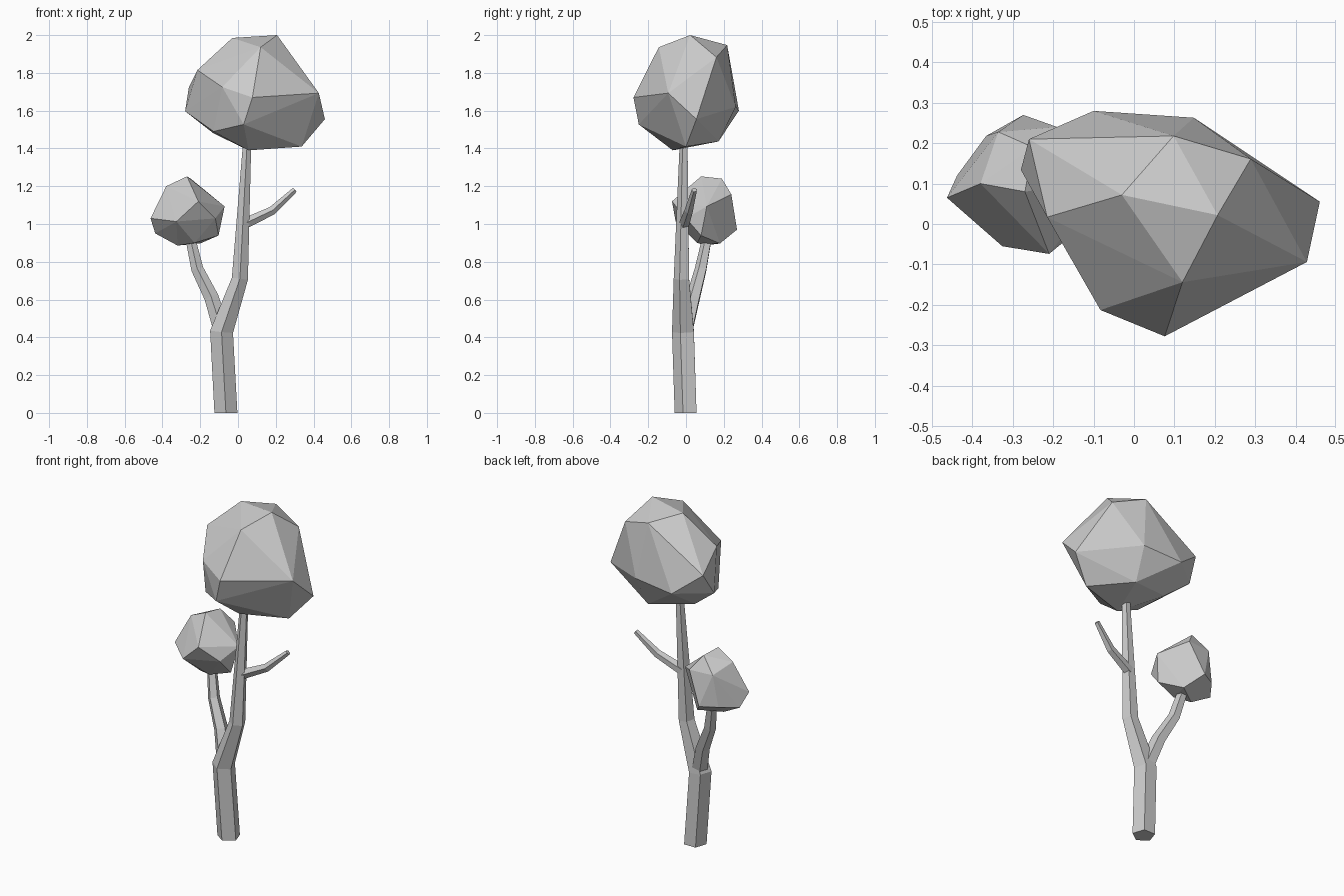
import bpy
import bmesh
import math
from mathutils import Vector

cube = bpy.data.objects.get("Cube")
if cube:
    bpy.data.objects.remove(cube, do_unlink=True)

grey = bpy.data.materials.new("plain_grey")
grey.use_nodes = True
grey.diffuse_color = (0.6, 0.6, 0.6, 1)
grey.node_tree.nodes["Principled BSDF"].inputs["Base Color"].default_value = (0.6, 0.6, 0.6, 1)


def finish(name, bm):
    """Turn a bmesh into a flat shaded object."""
    bmesh.ops.recalc_face_normals(bm, faces=bm.faces)
    mesh = bpy.data.meshes.new(name)
    bm.to_mesh(mesh)
    bm.free()
    mesh.materials.append(grey)
    obj = bpy.data.objects.new(name, mesh)
    bpy.context.collection.objects.link(obj)
    return obj


def limb(name, path, radii, sides=5, flat_base=False):
    """Tapered faceted tube along a path, with closed ends."""
    bm = bmesh.new()
    points = [Vector(p) for p in path]
    rings = []
    for i, (p, r) in enumerate(zip(points, radii)):
        before, after = points[max(i - 1, 0)], points[min(i + 1, len(points) - 1)]
        along = (after - before).normalized()
        if flat_base and i == 0:
            along = Vector((0, 0, 1))
        across = Vector((0, 1, 0)).cross(along).normalized()
        back = along.cross(across)
        ring = []
        for k in range(sides):
            a = math.tau * k / sides - math.pi / 2
            ring.append(bm.verts.new(p + r * (math.cos(a) * across + math.sin(a) * back)))
        rings.append(ring)
    for low, high in zip(rings, rings[1:]):
        for k in range(sides):
            n = (k + 1) % sides
            bm.faces.new((low[k], low[n], high[n], high[k]))
    bm.faces.new(rings[0])
    bm.faces.new(rings[-1])
    return finish(name, bm)


def crown(name, corners):
    """Faceted boulder-like clump of leaves wrapped around its corners."""
    bm = bmesh.new()
    for c in corners:
        bm.verts.new(c)
    hull = bmesh.ops.convex_hull(bm, input=bm.verts)
    loose = [v for v in bm.verts if not v.link_faces]
    bmesh.ops.delete(bm, geom=loose, context="VERTS")
    return finish(name, bm)


# Trunk and branches
limb("trunk",
     [(-.064, .004, 0), (-.087, -.01, .43), (.01, -.02, .71), (.05, -.01, 1.46)],
     [.064, .064, .045, .022], flat_base=True)
limb("right_branch",
     [(-.09, 0, .45), (-.14, .04, .61), (-.215, .08, .76), (-.26, .12, .96)],
     [.045, .04, .034, .026])
limb("left_twig",
     [(.03, -.01, 1.0), (.18, .015, 1.07), (.3, .045, 1.18)],
     [.03, .024, .015])

# Large upper crown, listed from the top down
crown("upper_crown", [
    (.207, .022, 2), (-.03, .072, 1.985), (.098, .218, 1.947), (.12, -.144, 1.936),
    (.289, .161, 1.883), (-.215, .017, 1.815), (-.26, .21, 1.725), (-.083, -.213, 1.725),
    (.428, -.094, 1.693), (.076, -.278, 1.67), (-.28, .134, 1.597), (-.1, .28, 1.6),
    (.148, .263, 1.62), (.46, .055, 1.555), (.03, -.25, 1.527), (-.13, -.12, 1.49),
    (-.13, .1, 1.48), (.13, .172, 1.437), (.337, 0, 1.41), (.056, -.07, 1.39)])

# Small lower crown
crown("lower_crown", [
    (-.27, .08, 1.252), (-.25, .19, 1.24), (-.38, .1, 1.2), (-.336, .228, 1.157),
    (-.19, .24, 1.157), (-.21, -.074, 1.12), (-.071, .11, 1.093), (-.463, .065, 1.03),
    (-.326, -.055, 1.013), (-.12, 0, 1.03), (-.274, .27, .97), (-.366, .218, .97),
    (-.438, .12, .95), (-.103, .08, .939), (-.32, .1, .886), (-.23, .06, .9),
    (-.2, .18, .897)])
